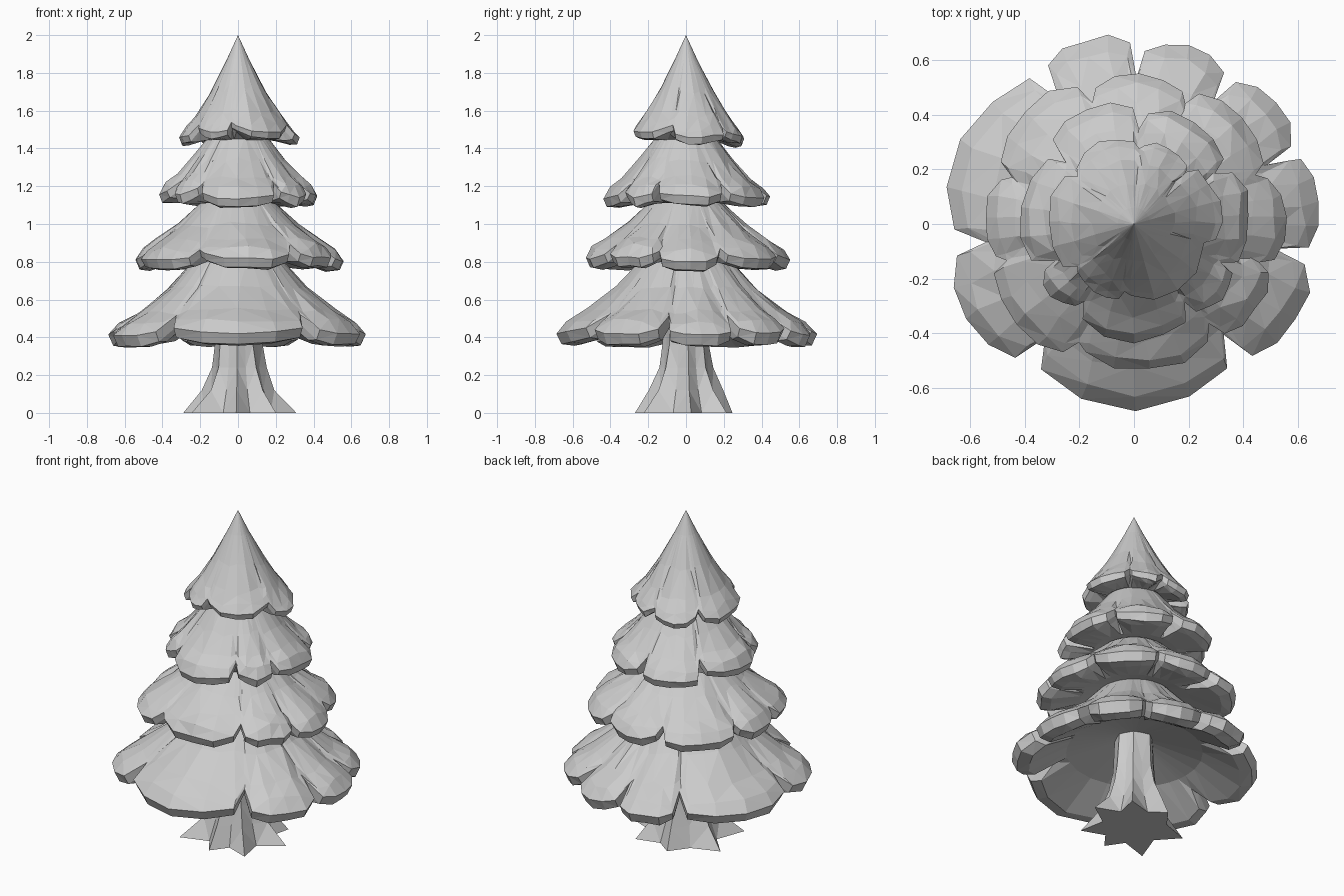
import bpy, bmesh, math, random

if "Cube" in bpy.data.objects:
    bpy.data.objects.remove(bpy.data.objects["Cube"])

random.seed(4)


def make_object(name, rings, apex=None, base=False):
    """Bridge rings (top to bottom), close the tip or base, facet with triangles."""
    bm = bmesh.new()
    loops = [[bm.verts.new(p) for p in ring] for ring in rings]
    n = len(loops[0])
    for a, b in zip(loops, loops[1:]):
        for i in range(n):
            j = (i + 1) % n
            bm.faces.new((a[i], b[i], b[j], a[j]))
    if apex:
        tip = bm.verts.new(apex)
        for i in range(n):
            bm.faces.new((tip, loops[0][i], loops[0][(i + 1) % n]))
    if base:
        bm.faces.new(loops[-1][::-1])
    bmesh.ops.triangulate(bm, faces=bm.faces[:])
    mesh = bpy.data.meshes.new(name)
    bm.to_mesh(mesh)
    bm.free()
    obj = bpy.data.objects.new(name, mesh)
    bpy.context.collection.objects.link(obj)
    return obj


def polar(r, deg, z):
    a = math.radians(deg)
    return (r * math.cos(a), r * math.sin(a), z)


def height(profile, r):
    for (r0, z0), (r1, z1) in zip(profile, profile[1:]):
        if r <= r1:
            return z0 + (z1 - z0) * (r - r0) / (r1 - r0)
    return profile[-1][1]


def tier(name, profile, lobes, notch, thick, under, bulge, apex=None):
    """Skirt of drooping lobes; lobes = (start notch angle, reach), under = inner (r, z)."""
    cols = []
    for k, (start, reach) in enumerate(lobes):
        prev = lobes[k - 1][1]
        end = lobes[(k + 1) % len(lobes)][0]
        end += 360 if end <= start else 0
        lift = random.uniform(-0.01, 0.01)
        for u, f in ((-1, notch), (-0.86, 0.94), (-0.45, 0.99), (0, 1.0), (0.45, 0.99), (0.84, 0.94)):
            ang = start + (end - start) * (u + 1) / 2
            full = (reach + prev) / 2 if u == -1 else reach
            rim = full * f + random.uniform(-0.01, 0.01)
            cols.append((ang, rim, full, 1 - u * u, lift))
    neck = profile[0][0]
    rings = []
    # Upper surface: the notches bite mostly into the outer part
    for t in (0, 0.35, 0.67, 0.88, 1):
        ring = []
        for ang, rim, full, mid, lift in cols:
            r = neck + (rim + (full - rim) * (1 - t) - neck) * t
            z_add = lift * t
            if 0 < t < 1:
                r += random.uniform(-0.01, 0.01)
                r = min(r, neck + (rim - neck) * 0.97)
                z_add += bulge * mid * t + random.uniform(-0.008, 0.008)
                ang += random.uniform(-1.2, 1.2)
            ring.append(polar(r, ang, height(profile, r) + z_add))
        rings.append(ring)
    # Thick rim edge, then hollow underside rising to the tier below
    rim_z = profile[-1][1]
    for scale, drop in ((0.96, 1.0), (0.86, 1.1)):
        rings.append([polar(rim * scale, ang, height(profile, rim) + lift - thick * (drop - 0.25 + 0.25 * mid)
                            + random.uniform(-0.005, 0.005))
                      for ang, rim, full, mid, lift in cols])
    for s in (0.55, 0.0):
        mid_z = (rim_z - thick) * 0.4 + under[1] * 0.6 if s else under[1]
        rings.append([polar(full * s if s else under[0], ang, mid_z) for ang, rim, full, mid, lift in cols])
    return make_object(name, rings, apex)


# Foliage tiers, bottom to top
tier("bottom_branches",
     [(0.2, 0.85), (0.33, 0.69), (0.47, 0.555), (0.6, 0.465), (0.69, 0.415)],
     [(-10, 0.69), (24, 0.69), (57, 0.68), (89, 0.70), (121, 0.70),
      (187, 0.70), (232, 0.68), (309, 0.69)],
     0.77, 0.06, (0.09, 0.56), 0.045)
tier("lower_middle_branches",
     [(0.2, 1.11), (0.24, 1.065), (0.36, 0.95), (0.48, 0.865), (0.55, 0.81)],
     [(22, 0.56), (67, 0.55), (109, 0.58), (159, 0.55), (196, 0.57),
      (245, 0.54), (307, 0.55), (343, 0.56)],
     0.85, 0.05, (0.2, 0.835), 0.04)
tier("upper_middle_branches",
     [(0.15, 1.47), (0.22, 1.37), (0.3, 1.26), (0.38, 1.185), (0.43, 1.14)],
     [(32, 0.44), (87, 0.45), (138, 0.42), (205, 0.40), (237, 0.43),
      (303, 0.42), (336, 0.43)],
     0.8, 0.045, (0.185, 1.12), 0.04)
tier("treetop",
     [(0.06, 1.87), (0.12, 1.75), (0.19, 1.62), (0.27, 1.51), (0.32, 1.45)],
     [(45, 0.31), (86, 0.32), (140, 0.32), (217, 0.29), (262, 0.29), (345, 0.32)],
     0.86, 0.035, (0.145, 1.465), 0.01, (0, 0, 2.0))

# Trunk flaring into pointed roots
roots = [(5, 0.31), (48, 0.29), (100, 0.25), (165, 0.30), (222, 0.33), (268, 0.27), (312, 0.30)]
trunk_rings = []
for z, ridge, valley in ((0.58, 0.11, 0.10), (0.36, 0.125, 0.11), (0.24, 0.145, 0.12),
                         (0.12, 0.2, 0.145), (0.0, None, 0.185)):
    ring = []
    for k, (ang, reach) in enumerate(roots):
        nxt = roots[(k + 1) % len(roots)][0] + (360 if k == len(roots) - 1 else 0)
        r = reach if ridge is None else ridge + random.uniform(-0.008, 0.008)
        ring.append(polar(r, ang, z))
        ring.append(polar(valley, (ang + nxt) / 2, z))
    trunk_rings.append(ring)
make_object("trunk", trunk_rings, base=True)
